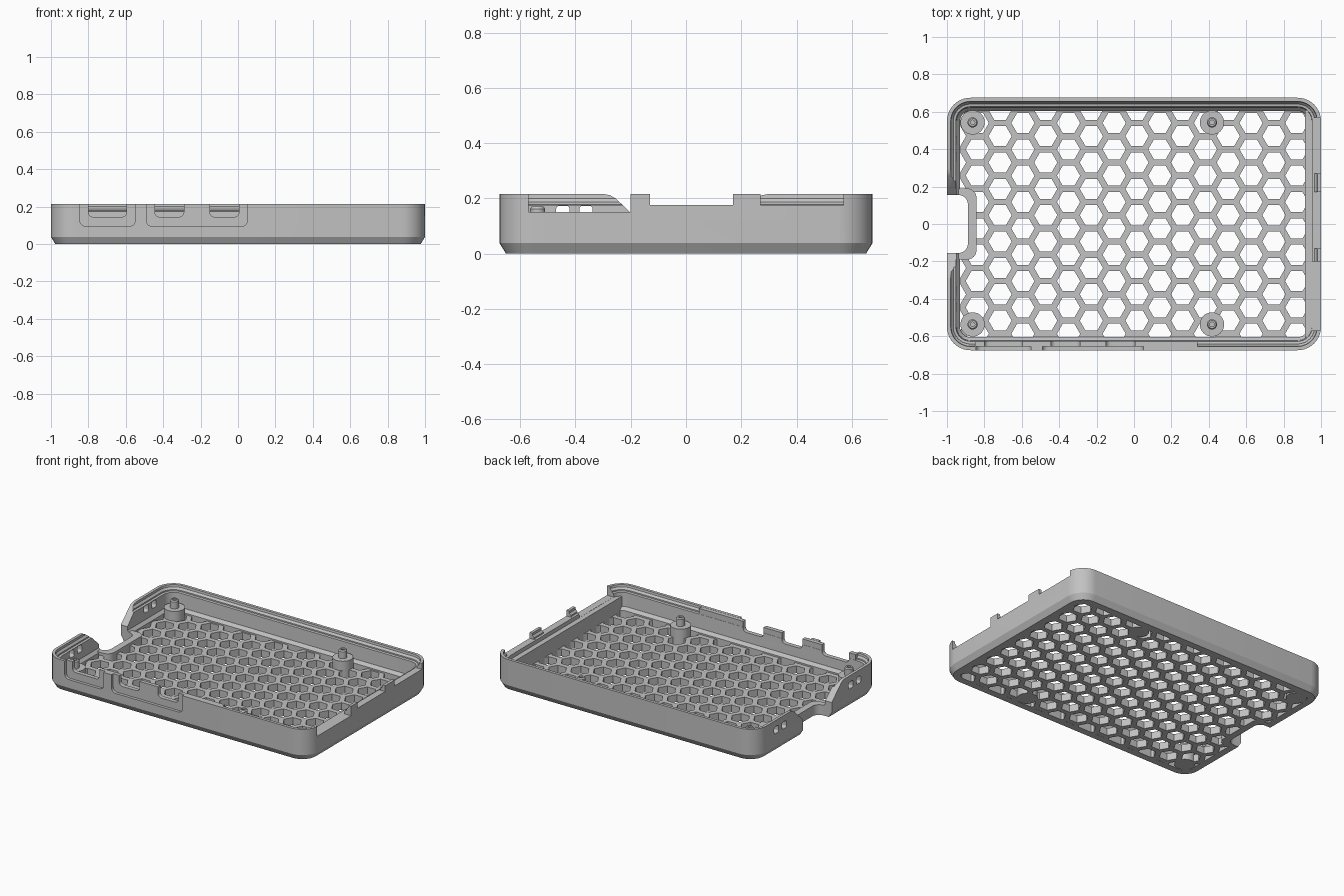
import bpy, bmesh, math
from mathutils import Vector

cube = bpy.data.objects.get("Cube")
if cube:
    bpy.data.objects.remove(cube, do_unlink=True)

grey = bpy.data.materials.new("case grey")
grey.use_nodes = True
grey.diffuse_color = (0.54, 0.54, 0.54, 1)
bsdf = grey.node_tree.nodes["Principled BSDF"]
bsdf.inputs["Base Color"].default_value = grey.diffuse_color
bsdf.inputs["Roughness"].default_value = 0.6


def finish(name, bm):
    bmesh.ops.recalc_face_normals(bm, faces=bm.faces)
    mesh = bpy.data.meshes.new(name)
    bm.to_mesh(mesh)
    bm.free()
    mesh.materials.append(grey)
    obj = bpy.data.objects.new(name, mesh)
    bpy.context.collection.objects.link(obj)
    return obj


def rounded(x0, y0, x1, y1, r, n=6):
    """Outline of a rounded rectangle."""
    pts = []
    corners = ((x1 - r, y1 - r), (x0 + r, y1 - r), (x0 + r, y0 + r), (x1 - r, y0 + r))
    for q, (cx, cy) in enumerate(corners):
        for i in range(n + 1):
            a = (q + i / n) * math.pi / 2
            pts.append((cx + r * math.cos(a), cy + r * math.sin(a)))
    return pts


def prism(name, pts, axis, lo, hi):
    """Extrude a flat outline along one axis."""
    place = {"x": lambda p, t: (t, p[0], p[1]),
             "y": lambda p, t: (p[0], t, p[1]),
             "z": lambda p, t: (p[0], p[1], t)}[axis]
    bm = bmesh.new()
    face = bm.faces.new([bm.verts.new(place(p, lo)) for p in pts])
    ext = bmesh.ops.extrude_face_region(bm, geom=[face], use_keep_orig=True)
    shift = Vector(place((0, 0), hi - lo))
    bmesh.ops.translate(bm, vec=shift, verts=[v for v in ext["geom"] if isinstance(v, bmesh.types.BMVert)])
    return finish(name, bm)


def box(name, x0, y0, z0, x1, y1, z1):
    return prism(name, [(x0, y0), (x1, y0), (x1, y1), (x0, y1)], "z", z0, z1)


def cut(obj, cutters):
    for cutter in cutters:
        mod = obj.modifiers.new("cut", "BOOLEAN")
        mod.operation = "DIFFERENCE"
        mod.solver = "EXACT"
        mod.object = cutter
    bpy.context.view_layer.update()
    mesh = bpy.data.meshes.new_from_object(obj.evaluated_get(bpy.context.evaluated_depsgraph_get()))
    obj.modifiers.clear()
    obj.data = mesh


def smooth(obj):
    bpy.ops.object.select_all(action="DESELECT")
    obj.select_set(True)
    bpy.context.view_layer.objects.active = obj
    bpy.ops.object.shade_smooth_by_angle(angle=math.radians(20))


# Outer wall: a section (inset, height) swept round a rounded rectangle
section = [(0.023, 0), (0, 0.038), (0, 0.215), (0.02, 0.215), (0.022, 0.2), (0.034, 0.187),
           (0.034, 0.178), (0.048, 0.175), (0.052, 0.08), (0.07, 0.06), (0.07, 0)]
bm = bmesh.new()
loops = []
for inset, z in section:
    outline = rounded(inset - 1, inset - 0.675, 1 - inset, 0.675 - inset, 0.125 - inset, 10)
    loops.append([bm.verts.new((x, y, z)) for x, y in outline])
for a, b in zip(loops, loops[1:] + loops[:1]):
    for i in range(len(a)):
        j = (i + 1) % len(a)
        bm.faces.new((a[i], a[j], b[j], b[i]))
wall = finish("outer_wall", bm)

# Thicker inner panels, and the rim round the card notch
end_panel = box("end_inner_panel", 0.915, -0.61, 0.005, 0.955, 0.61, 0.149)
front_panel = box("front_inner_panel", -0.85, -0.66, 0.05, 0.34, -0.628, 0.214)
rim = prism("notch_rim", rounded(-0.97, -0.19, -0.842, 0.19, 0.05), "z", 0, 0.07)

# Cutters for the end wall steps
end_cuts = [box("end_cutter", 0.87, y0, z, 1.1, y1, 0.3)
            for y0, y1, z in ((-0.57, -0.2, 0.15), (-0.13, 0.17, 0.175), (0.27, 0.57, 0.175))]

# Cutters for the card notch: sloped sides above, rounded pocket below
half = [(0.155, 0.09), (0.155, 0.105), (0.255, 0.2), (0.275, 0.211), (0.3, 0.216), (0.3, 0.3)]
slope = prism("slope_cutter", half + [(-y, z) for y, z in reversed(half)], "x", -1.1, -0.89)
pocket = prism("pocket_cutter", rounded(-1.2, -0.155, -0.888, 0.155, 0.05), "z", -0.1, 0.1)

# Small rounded slots in the notched wall
slots = [prism("slot_cutter", rounded(s * y - 0.024, 0.125, s * y + 0.024, 0.173, 0.012), "x", -1.1, -0.9)
         for s in (-1, 1) for y in (0.362, 0.446)]

# Front ports: shallow outer recesses and through openings
recesses = [prism("recess_cutter", rounded(x0, 0.095, x1, 0.4, 0.03), "y", -0.8, -0.655)
            for x0, x1 in ((-0.845, -0.55), (-0.49, 0.05))]
ports = [prism("port_cutter", rounded(x0, 0.145, x1, 0.4, 0.025), "y", -0.8, -0.58)
         for x0, x1 in ((-0.8, -0.595), (-0.445, -0.29), (-0.15, 0.005))]

cut(wall, end_cuts + [slope, pocket] + slots + recesses + ports)
cut(front_panel, recesses + ports)
cut(rim, [pocket])
for cutter in end_cuts + [slope, pocket] + slots + recesses + ports:
    bpy.data.objects.remove(cutter, do_unlink=True)

# Honeycomb floor made of hexagonal ring cells, trimmed to the wall
STEP, THICK = 0.122, 0.05
ROW = STEP * 2 / math.sqrt(3)
bm = bmesh.new()
for col in range(-4, 15):
    for row in range(-11, 3):
        cx = -0.594 + col * STEP
        cy = 0.54 + (row + (col % 2) / 2) * ROW
        rings = []
        for radius, z in ((STEP / 1.5, 0), (0.062, 0), (0.062, THICK), (STEP / 1.5, THICK)):
            rings.append([bm.verts.new((cx + radius * math.cos(k * math.pi / 3),
                                        cy + radius * math.sin(k * math.pi / 3), z)) for k in range(6)])
        for a, b in zip(rings, rings[1:]):
            for k in range(6):
                bm.faces.new((a[k], a[(k + 1) % 6], b[(k + 1) % 6], b[k]))
bmesh.ops.remove_doubles(bm, verts=bm.verts, dist=0.0005)


def slice_at(co, normal, trim):
    geom = bm.verts[:] + bm.edges[:] + bm.faces[:]
    bmesh.ops.bisect_plane(bm, geom=geom, plane_co=co, plane_no=normal, clear_outer=trim)


for s in (-1, 1):
    slice_at((s * 0.935, 0, 0), (s, 0, 0), True)
    slice_at((0, s * 0.62, 0), (0, s, 0), True)
    slice_at((0, s * 0.155, 0), (0, s, 0), False)
slice_at((-0.888, 0, 0), (1, 0, 0), False)
gone = [f for f in bm.faces
        if f.calc_center_median().x < -0.888 and abs(f.calc_center_median().y) < 0.155]
bmesh.ops.delete(bm, geom=gone, context="FACES")
floor = finish("honeycomb_floor", bm)

# Board posts with hollow locating pins
profile = [(0, 0), (0.065, 0), (0.065, 0.115), (0.027, 0.115), (0.027, 0.162),
           (0.021, 0.17), (0.012, 0.17), (0.012, 0.11), (0, 0.11)]
posts = []
for x in (-0.863, 0.417):
    for y in (-0.537, 0.543):
        bm = bmesh.new()
        verts = [bm.verts.new((r, 0, z)) for r, z in profile]
        edges = [bm.edges.new(pair) for pair in zip(verts, verts[1:])]
        bmesh.ops.spin(bm, geom=verts + edges, axis=(0, 0, 1), cent=(0, 0, 0),
                       angle=math.tau, steps=32, use_duplicate=False)
        bmesh.ops.remove_doubles(bm, verts=bm.verts, dist=0.0001)
        bmesh.ops.translate(bm, vec=(x, y, 0), verts=bm.verts)
        posts.append(finish("board_post", bm))

for obj in [wall, end_panel, front_panel, rim] + posts:
    smooth(obj)
